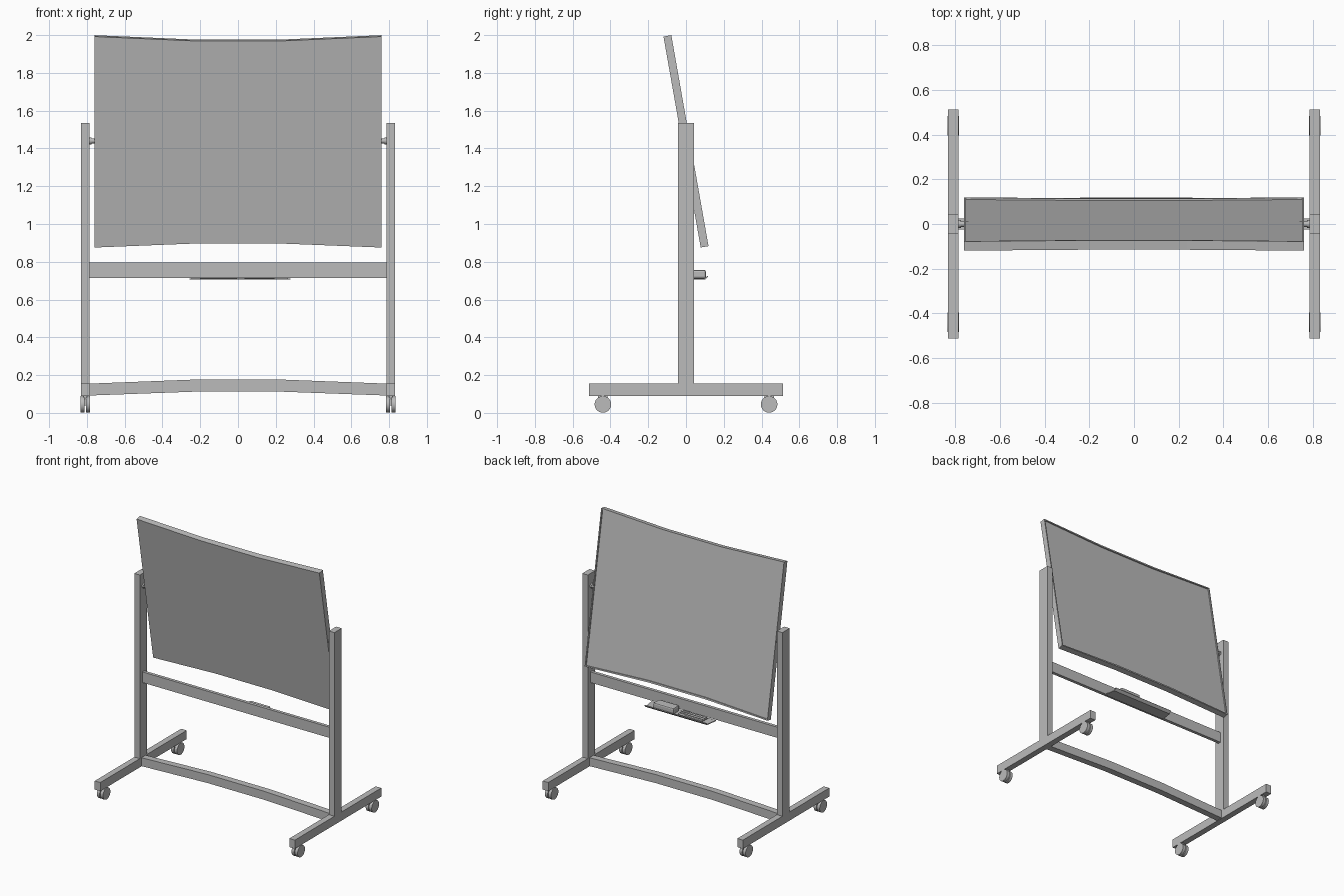
import bpy, bmesh, math
from mathutils import Matrix, Vector

if "Cube" in bpy.data.objects:
    bpy.data.objects.remove(bpy.data.objects["Cube"])

grey = bpy.data.materials.new("plain grey")
grey.use_nodes = True
colour = (0.5, 0.5, 0.5, 1)
grey.diffuse_color = colour
grey.node_tree.nodes["Principled BSDF"].inputs["Base Color"].default_value = colour


def finish(bm, name, smooth=False):
    bmesh.ops.recalc_face_normals(bm, faces=bm.faces)
    mesh = bpy.data.meshes.new(name)
    bm.to_mesh(mesh)
    bm.free()
    mesh.materials.append(grey)
    ob = bpy.data.objects.new(name, mesh)
    bpy.context.collection.objects.link(ob)
    if smooth:
        bpy.ops.object.select_all(action='DESELECT')
        ob.select_set(True)
        bpy.context.view_layer.objects.active = ob
        bpy.ops.object.shade_smooth_by_angle()
    return ob


def box(name, x, y, z, bevel=0):
    bm = bmesh.new()
    bmesh.ops.create_cube(bm, size=1)
    for v in bm.verts:
        v.co = [lo + (c + 0.5) * (hi - lo) for c, (lo, hi) in zip(v.co, (x, y, z))]
    if bevel:
        bmesh.ops.bevel(bm, geom=bm.edges[:], offset=bevel, segments=2, affect='EDGES', profile=0.5)
    return finish(bm, name)


def rod(name, x0, x1, y, z, r, sides=24):
    """Cylinder lying along x."""
    bm = bmesh.new()
    place = Matrix.Translation(((x0 + x1) / 2, y, z)) @ Matrix.Rotation(math.pi / 2, 4, 'Y')
    bmesh.ops.create_cone(bm, cap_ends=True, segments=sides, radius1=r, radius2=r,
                          depth=abs(x1 - x0), matrix=place)
    return finish(bm, name, True)


def bowed_panel(x_end, x_mid, low, high, y0, y1):
    """Panel whose lower and upper edges (end height, middle height) bow in three straight runs."""
    xs = (-x_end, -x_mid, x_mid, x_end)
    bm = bmesh.new()
    rows = []
    for y in (y0, y1):
        for ends, mid in (low, high):
            rows.append([bm.verts.new((x, y, ends if abs(x) == x_end else mid)) for x in xs])
    a, b, c, d = rows
    back = []
    for i in range(3):
        for p, q in ((a, b), (a, c), (b, d)):
            bm.faces.new((p[i], p[i + 1], q[i + 1], q[i]))
        back.append(bm.faces.new((c[i], c[i + 1], d[i + 1], d[i])))
    for i in (0, 3):
        bm.faces.new((a[i], b[i], d[i], c[i]))
    bmesh.ops.recalc_face_normals(bm, faces=bm.faces)
    return bm, back


# Tilted board with a raised rim round the writing face at the back
bm, back = bowed_panel(0.76, 0.24, (-0.567, -0.546), (0.567, 0.544), -0.021, 0.021)
bmesh.ops.inset_region(bm, faces=back, thickness=0.012, depth=0)
bmesh.ops.inset_region(bm, faces=back, thickness=0.001, depth=-0.008)
bm.transform(Matrix.Translation((0, 0, 1.4375)) @ Matrix.Rotation(math.radians(10), 4, 'X'))
finish(bm, "board")

# Side frames, mirrored: post, foot, pivot and casters
for s, side in ((1, "left"), (-1, "right")):
    span = sorted((s * 0.786, s * 0.832))
    box(side + "_post", span, (-0.043, 0.043), (0.15, 1.535))
    box(side + "_foot", span, (-0.513, 0.513), (0.09, 0.155))
    rod(side + "_pivot", s * 0.74, s * 0.79, 0, 1.44, 0.013)
    rod(side + "_pivot_collar", s * 0.775, s * 0.787, 0, 1.44, 0.018)
    for y, end in ((-0.44, "front"), (0.44, "back")):
        name = side + "_" + end
        for k, half in ((-1, "inner"), (1, "outer")):
            x = s * (0.809 + k * 0.014)
            rod(f"{name}_{half}_wheel", x - 0.011, x + 0.011, y, 0.045, 0.044)
        box(name + "_caster_housing", (s * 0.809 - 0.01, s * 0.809 + 0.01),
            (y - 0.025, y + 0.025), (0.04, 0.092))

# Cross rails
box("middle_rail", (-0.787, 0.787), (-0.012, 0.012), (0.715, 0.795))
bm, _ = bowed_panel(0.787, 0.24, (0.092, 0.112), (0.155, 0.176), -0.025, 0.025)
finish(bm, "bottom_rail")

# Pen tray tapering towards its outer lip
bm = bmesh.new()
profile = ((0.012, 0.705), (0.1, 0.705), (0.118, 0.722), (0.114, 0.726), (0.096, 0.711), (0.012, 0.711))
rings = [[bm.verts.new((0.01 + s * (0.268 - 0.15 * max(0, y - 0.012)), y, z)) for y, z in profile]
         for s in (-1, 1)]
for ring in rings:
    bm.faces.new(ring)
for i in range(len(profile)):
    j = (i + 1) % len(profile)
    bm.faces.new((rings[0][i], rings[0][j], rings[1][j], rings[1][i]))
finish(bm, "pen_tray")

# Eraser and pens on the tray
box("eraser", (0.03, 0.2), (0.035, 0.105), (0.711, 0.757), 0.01)
for i, y in enumerate((0.04, 0.064, 0.088)):
    rod(f"pen_{i + 1}", -0.2, -0.06, y, 0.72, 0.009, 12)
    rod(f"pen_cap_{i + 1}", -0.06, -0.005, y, 0.721, 0.0105, 12)
